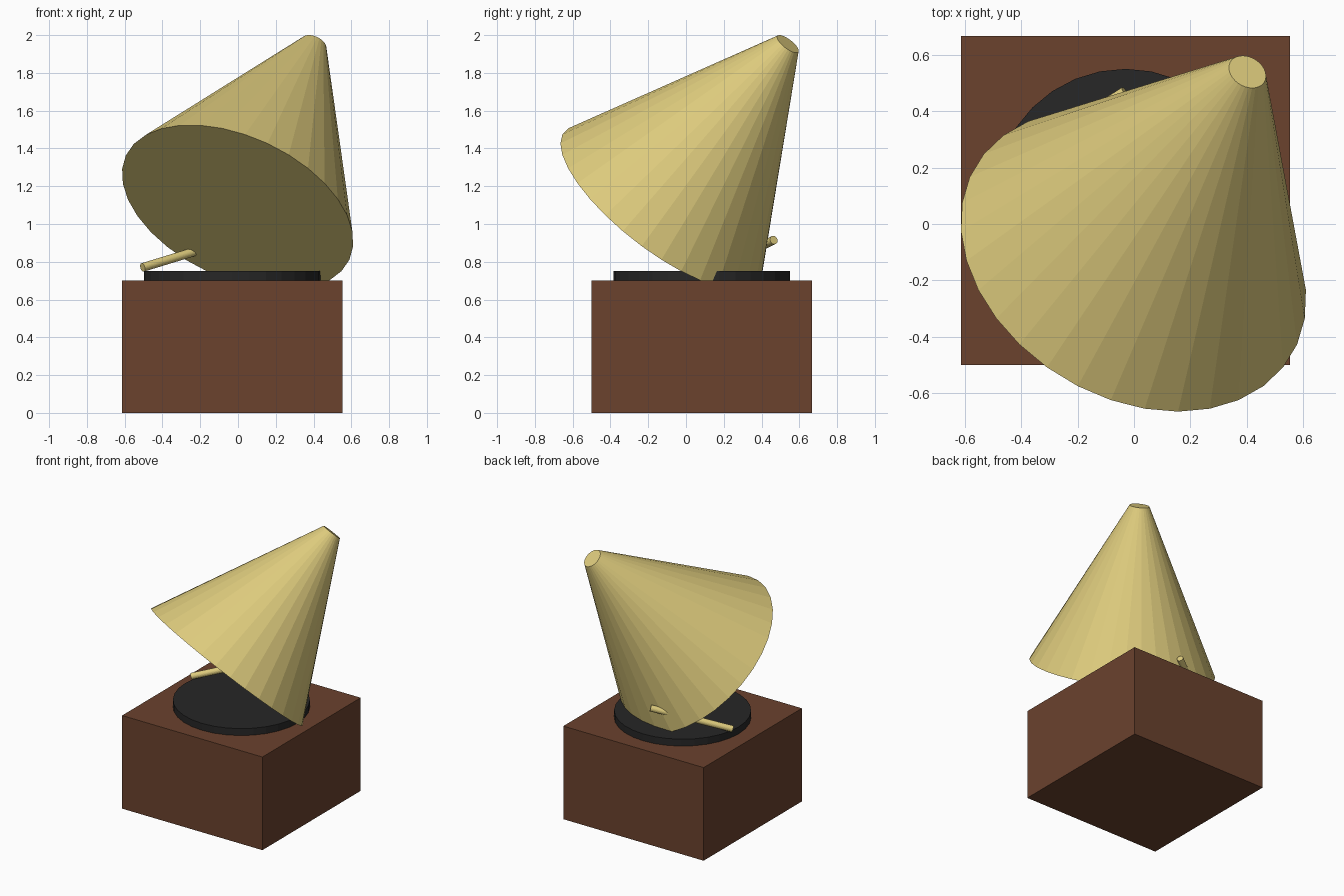
import bpy
from math import radians
from mathutils import Vector, Euler

cube = bpy.data.objects.get("Cube")
if cube:
    bpy.data.objects.remove(cube, do_unlink=True)


def material(name, rgb):
    m = bpy.data.materials.new(name)
    m.use_nodes = True
    m.diffuse_color = (*rgb, 1)
    m.node_tree.nodes["Principled BSDF"].inputs["Base Color"].default_value = (*rgb, 1)
    return m


def finish(name, mat):
    obj = bpy.context.object
    obj.name = name
    obj.data.materials.append(mat)
    return obj


wood = material("dark wood", (0.145, 0.054, 0.027))
vinyl = material("black vinyl", (0.02, 0.02, 0.02))
brass = material("brass", (0.73, 0.60, 0.205))

UNIT = 1.167
BOX_TOP = 0.7
CENTRE = Vector((-0.03, 0.083, 0))

# Square wooden cabinet
bpy.ops.mesh.primitive_cube_add(size=1, location=CENTRE + Vector((0, 0, BOX_TOP / 2)))
cabinet = finish("cabinet", wood)
cabinet.scale = (UNIT, UNIT, BOX_TOP)

# Record lying on the cabinet
bpy.ops.mesh.primitive_cylinder_add(vertices=32, radius=0.4 * UNIT, depth=0.06,
                                    location=CENTRE + Vector((0, 0, 0.722)))
finish("record", vinyl)

# Tilted horn, wide end towards the front
tilt = Euler((radians(-35), radians(25), 0))
axis = tilt.to_matrix() @ Vector((0, 0, 1))
mouth = Vector((-0.002, -0.13, 1.087))
bpy.ops.mesh.primitive_cone_add(vertices=32, radius1=0.653, radius2=0.07, depth=UNIT,
                                location=mouth + axis * UNIT / 2, rotation=tilt)
finish("horn", brass)

# Thin arm running from above the record through the horn
start, end = Vector((-0.505, 0.165, 0.77)), Vector((-0.03, 0.465, 0.915))
direction = end - start
bpy.ops.mesh.primitive_cylinder_add(vertices=32, radius=0.023, depth=direction.length,
                                    location=(start + end) / 2,
                                    rotation=direction.to_track_quat('Z', 'Y').to_euler())
finish("tone_arm", brass)
